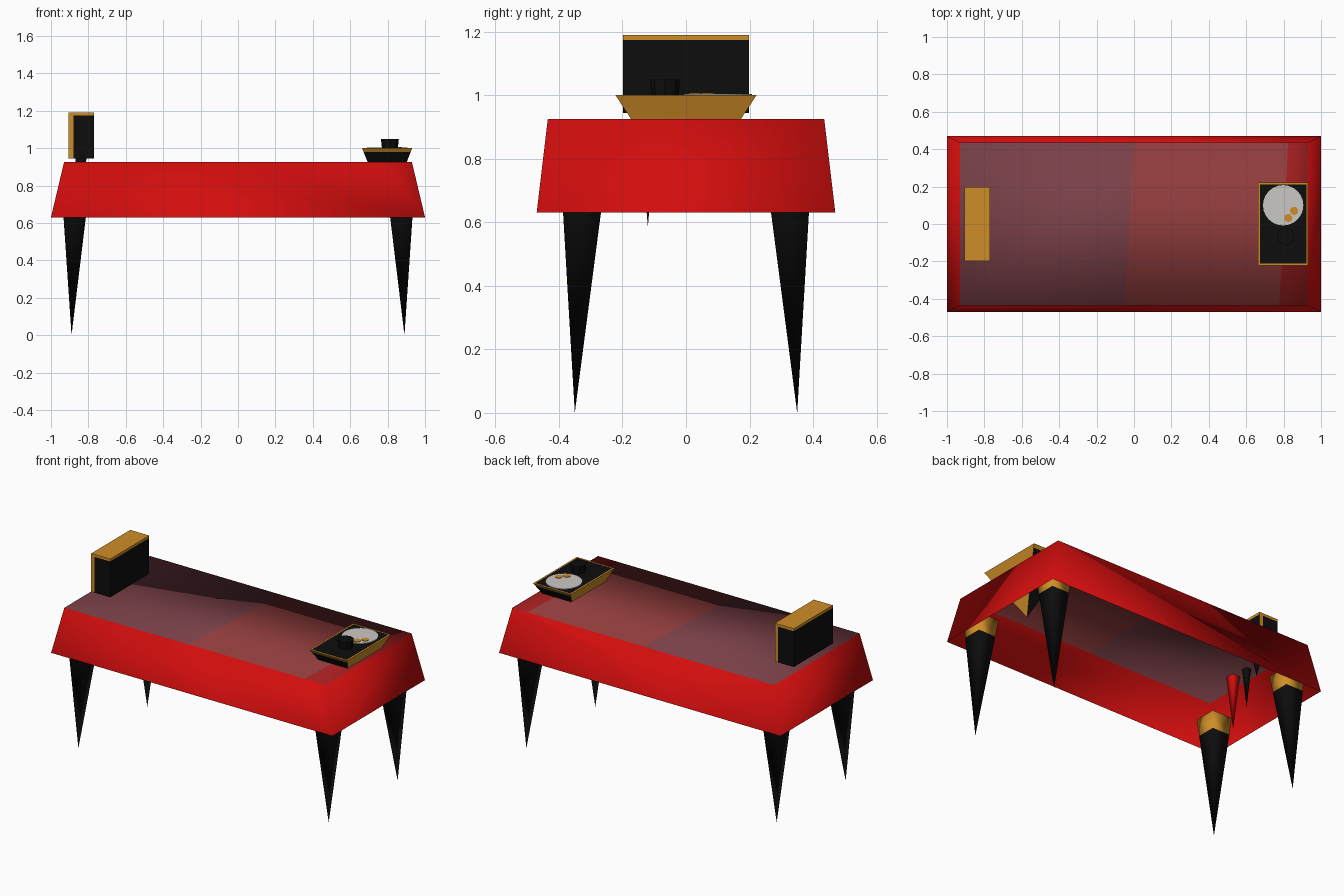
import bpy, bmesh
from mathutils import Vector, Matrix

cube = bpy.data.objects.get("Cube")
if cube:
    bpy.data.objects.remove(cube, do_unlink=True)


def material(name, r, g, b):
    m = bpy.data.materials.new(name)
    m.use_nodes = True
    m.diffuse_color = (r, g, b, 1)
    m.node_tree.nodes["Principled BSDF"].inputs["Base Color"].default_value = (r, g, b, 1)
    return m


red = material("red cloth", 0.65, 0.004, 0.004)
deep_red = material("deep red cloth", 0.35, 0.013, 0.014)
rust = material("dull red cloth", 0.28, 0.045, 0.045)
mauve = material("mauve cloth", 0.19, 0.05, 0.063)
black = material("black lacquer", 0.004, 0.004, 0.004)
gold = material("gold", 0.62, 0.27, 0.02)
white = material("off white", 0.6, 0.58, 0.56)


def finish(name, bm, mats, rule=None, smooth=True):
    """Turn a bmesh into an object, colouring each face by a rule."""
    bm.normal_update()
    for f in bm.faces:
        f.smooth = smooth
        if rule:
            f.material_index = rule(f.calc_center_median(), f.normal)
    me = bpy.data.meshes.new(name)
    bm.to_mesh(me)
    bm.free()
    for m in mats:
        me.materials.append(m)
    ob = bpy.data.objects.new(name, me)
    bpy.context.collection.objects.link(ob)
    return ob


def cut(bm, point, normal, faces=None):
    faces = faces or list(bm.faces)
    edges = {e for f in faces for e in f.edges}
    verts = {v for f in faces for v in f.verts}
    bmesh.ops.bisect_plane(bm, geom=list(verts) + list(edges) + list(faces),
                           plane_co=point, plane_no=normal)


def ring(bm, x, y, z, hx, hy):
    return [bm.verts.new((x + sx * hx, y + sy * hy, z))
            for sx, sy in ((-1, -1), (1, -1), (1, 1), (-1, 1))]


def spike(top, half, tip):
    """Four-sided pyramid pointing down."""
    bm = bmesh.new()
    r = ring(bm, *top, *half)
    apex = bm.verts.new(tip)
    bm.faces.new(r)
    for i in range(4):
        bm.faces.new((r[i], apex, r[(i + 1) % 4]))
    bmesh.ops.recalc_face_normals(bm, faces=bm.faces)
    return bm


def disc(name, x, y, z0, z1, r0, r1, sides, mat):
    bm = bmesh.new()
    bmesh.ops.create_cone(bm, cap_ends=True, segments=sides, radius1=r0, radius2=r1,
                          depth=z1 - z0,
                          matrix=Matrix.Translation((x, y, (z0 + z1) / 2)))
    return finish(name, bm, [mat], smooth=False)


# Tablecloth: open sheet with a flared skirt and a top in three tones
bm = bmesh.new()
low = ring(bm, 0, 0, 0.63, 1.0, 0.47)
high = ring(bm, 0, 0, 0.925, 0.93, 0.435)
bm.faces.new(high)
for i in range(4):
    j = (i + 1) % 4
    bm.faces.new((low[i], low[j], high[j], high[i]))
slant = 0.055
for x in (-0.025, 0.8):
    bm.normal_update()
    cut(bm, (x, 0, 0.925), Vector((1, -slant, 0)).normalized(),
        [f for f in bm.faces if f.normal.z > 0.9])


def cloth_rule(c, n):
    if n.z < 0.9:
        return 0
    return 1 if c.x < -0.025 else 2 if c.x < 0.8 else 3


finish("tablecloth", bm, [red, mauve, rust, deep_red], cloth_rule)

# Legs: leaning tapered spikes with a gold collar
for side, sx in (("right", -1), ("left", 1)):
    for end, sy in (("front", -1), ("back", 1)):
        bm = spike((sx * 0.87, sy * 0.323, 0.75), (0.071, 0.071),
                   (sx * 0.89, sy * 0.35, 0))
        cut(bm, (0, 0, 0.645), (0, 0, 1))
        finish(f"{end}_{side}_leg", bm, [black, gold], lambda c, n: int(c.z > 0.645))

# Upright box with a gold lid and a gold strip on each end
BOX_X = -0.8375
bm = bmesh.new()
bmesh.ops.create_cube(bm, size=1, matrix=Matrix.Translation((BOX_X, 0, 1.067))
                      @ Matrix.Diagonal((0.135, 0.396, 0.246, 1)))
cut(bm, (0, 0, 1.174), (0, 0, 1))
for s in (-1, 1):
    cut(bm, (BOX_X + s * 0.043, 0, 0), (1, 0, 0))
finish("upright_box", bm, [black, gold],
       lambda c, n: int(c.z > 1.174 or n.y * (c.x - BOX_X) > 0.04), smooth=False)

# Spikes under the box, passing through the cloth
for i, (y, tip, half, mat) in enumerate(((-0.12, 0.585, 0.03, red),
                                         (0.0, 0.67, 0.02, black),
                                         (0.09, 0.84, 0.018, black))):
    bm = spike((-0.84, y, 0.95), (half, half), (-0.84, y, tip))
    cut(bm, (0, 0, 0.925), (0, 0, 1))
    finish(f"box_spike_{i + 1}", bm, [mat, black], lambda c, n: int(c.z > 0.925))

# Tray: wide inverted pyramid, gold rim around a black top
TRAY_X = 0.7975
bm = spike((TRAY_X, 0, 1.0), (0.134, 0.222), (TRAY_X, 0, 0.66))
bm.normal_update()
bmesh.ops.inset_region(bm, faces=[f for f in bm.faces if f.normal.z > 0.9],
                       thickness=0.014)
cut(bm, (0, 0, 0.98), (0, 0, 1))


def tray_rule(c, n):
    if n.z > 0.9:
        return int(abs(c.x - TRAY_X) > 0.1 or abs(c.y) > 0.19)
    return int(c.z > 0.98 or abs(n.x) > abs(n.y))


finish("tray", bm, [black, gold], tray_rule, smooth=False)

# Plate with two morsels, and a cup
disc("plate", TRAY_X, 0.1, 1.0, 1.004, 0.108, 0.108, 24, white)
for i, (x, y) in enumerate(((0.825, 0.032), (0.856, 0.07))):
    disc(f"morsel_{i + 1}", x, y, 1.003, 1.007, 0.022, 0.022, 12, gold)
disc("cup", 0.812, -0.066, 0.995, 1.05, 0.042, 0.048, 8, black)
